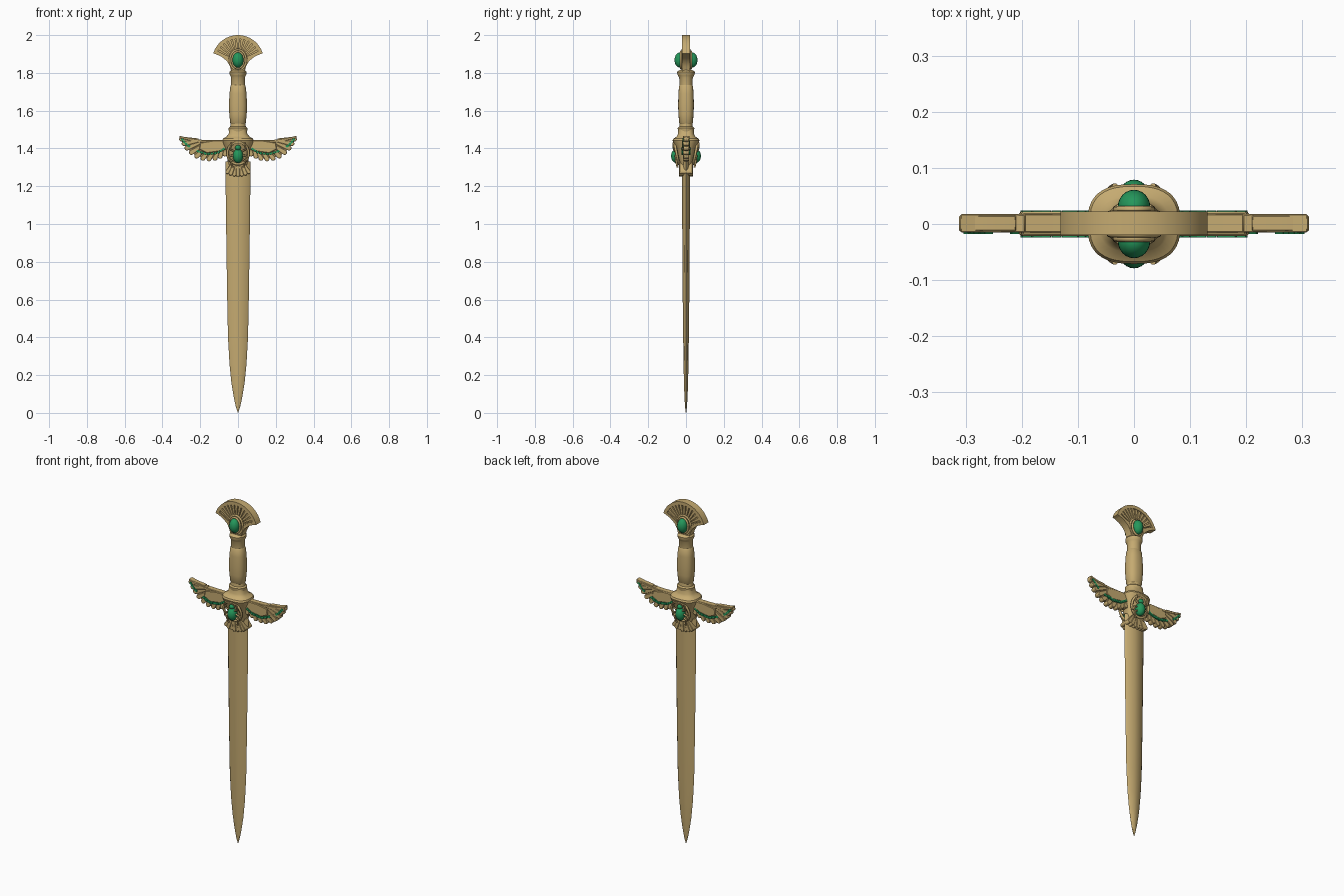
import bpy, bmesh, math
from mathutils import Vector

if "Cube" in bpy.data.objects:
    bpy.data.objects.remove(bpy.data.objects["Cube"])


def material(name, col):
    m = bpy.data.materials.new(name)
    m.diffuse_color = (*col, 1)
    m.use_nodes = True
    m.node_tree.nodes["Principled BSDF"].inputs["Base Color"].default_value = m.diffuse_color
    return m


GOLD = material("old_gold", (0.56, 0.405, 0.165))
GREEN = material("emerald_green", (0.018, 0.31, 0.105))


def finish(name, bm, mat, bevel=0.0):
    bmesh.ops.recalc_face_normals(bm, faces=bm.faces)
    me = bpy.data.meshes.new(name)
    bm.to_mesh(me)
    bm.free()
    ob = bpy.data.objects.new(name, me)
    bpy.context.collection.objects.link(ob)
    me.materials.append(mat)
    if bevel:
        md = ob.modifiers.new("bevel", 'BEVEL')
        md.width, md.segments, md.limit_method = bevel, 1, 'ANGLE'
    return ob


def plates(name, outlines, mat, mirror=False, bevel=0.0):
    """Outlines in x,z, each (points, y0, y1), extruded along y."""
    bm = bmesh.new()
    for pts, y0, y1 in outlines:
        for s in ((1, -1) if mirror else (1,)):
            a = [bm.verts.new((s * x, y0, z)) for x, z in pts]
            b = [bm.verts.new((s * x, y1, z)) for x, z in pts]
            bm.faces.new(a)
            bm.faces.new(b[::-1])
            for i in range(len(a)):
                j = (i + 1) % len(a)
                bm.faces.new((a[i], b[i], b[j], a[j]))
    return finish(name, bm, mat, bevel)


def loft(name, rows, mat, n=32, power=1.0):
    """Stacked superellipse rings, rows of (z, half x, half y)."""
    bm = bmesh.new()
    rings = []
    for z, rx, ry in rows:
        ring = []
        for i in range(n):
            c, s = math.cos(2 * math.pi * i / n), math.sin(2 * math.pi * i / n)
            ring.append(bm.verts.new((rx * math.copysign(abs(c) ** power, c),
                                      ry * math.copysign(abs(s) ** power, s), z)))
        rings.append(ring)
    for a, b in zip(rings, rings[1:]):
        for i in range(n):
            bm.faces.new((a[i], a[(i + 1) % n], b[(i + 1) % n], b[i]))
    bm.faces.new(rings[0])
    bm.faces.new(rings[-1])
    return finish(name, bm, mat)


def domes(name, y, z, size, mat):
    """Matching ellipsoids at front and back."""
    bm = bmesh.new()
    for sy in (1, -1):
        r = bmesh.ops.create_uvsphere(bm, u_segments=24, v_segments=14, radius=1)
        for v in r["verts"]:
            v.co = Vector((v.co.x * size[0], v.co.y * size[1] + sy * y, v.co.z * size[2] + z))
    return finish(name, bm, mat)


def tubes(name, paths, r, mat, closed=False):
    """Round wires through (x, y, z) points, repeated front/back and left/right."""
    cu = bpy.data.curves.new(name, 'CURVE')
    cu.dimensions, cu.bevel_depth, cu.bevel_resolution = '3D', r, 2
    cu.use_fill_caps = True
    for path in paths:
        for sx in ((1,) if closed else (1, -1)):
            for sy in (1, -1):
                sp = cu.splines.new('POLY')
                sp.points.add(len(path) - 1)
                for p, (x, y, z) in zip(sp.points, path):
                    p.co = (sx * x, sy * y, z, 1)
                sp.use_cyclic_u = closed
    ob = bpy.data.objects.new(name, cu)
    bpy.context.collection.objects.link(ob)
    cu.materials.append(mat)


def lerp(a, b, t):
    return a + (b - a) * t


def sample(pts, t):
    """Point at t in 0..1 along a short polyline."""
    f = t * (len(pts) - 1)
    i = min(int(f), len(pts) - 2)
    return Vector(pts[i]).lerp(Vector(pts[i + 1]), f - i)


def feather(root, tip, w0, w1):
    """Tapered outline with a rounded tip."""
    root, tip = Vector(root), Vector(tip)
    d = (tip - root).normalized()
    n = Vector((-d.y, d.x))
    pts = [root - n * w0]
    for k in range(7):
        a = -math.pi / 2 + math.pi * k / 6
        pts.append(tip - d * w1 + d * w1 * math.cos(a) + n * w1 * math.sin(a))
    return [tuple(p) for p in pts] + [tuple(root + n * w0)]


# blade: bevelled diamond section running to the point
bm = bmesh.new()
rings = []
for z, w, t in ((0.0, 0.001, 0.001), (0.03, 0.011, 0.005), (0.08, 0.022, 0.008),
                (0.16, 0.035, 0.011), (0.26, 0.045, 0.013), (0.4, 0.053, 0.015),
                (0.65, 0.058, 0.018), (1.0, 0.063, 0.020), (1.33, 0.067, 0.022)):
    sec = [(1, 0), (0.85, 0.5), (0.15, 1), (-0.15, 1), (-0.85, 0.5),
           (-1, 0), (-0.85, -0.5), (-0.15, -1), (0.15, -1), (0.85, -0.5)]
    rings.append([bm.verts.new((x * w, y * t, z)) for x, y in sec])
for a, b in zip(rings, rings[1:]):
    for i in range(10):
        bm.faces.new((a[i], a[(i + 1) % 10], b[(i + 1) % 10], b[i]))
bm.faces.new(rings[0])
bm.faces.new(rings[-1])
finish("blade", bm, GOLD)

# wings: backing plate, top bar, feathers, coverts and green inlay
tips = [(.312, 1.45), (.288, 1.402), (.242, 1.356), (.18, 1.332), (.12, 1.336), (.072, 1.358)]
roots = [(.21, 1.447), (.16, 1.435), (.11, 1.42), (.06, 1.41)]
band = [(.300, 1.452), (.27, 1.418), (.22, 1.388), (.165, 1.37), (.11, 1.376), (.07, 1.40)]
top = [(.04, 1.443), (.19, 1.445), (.25, 1.453), (.309, 1.467)]
plates("wing_backing", [(top + [(.295, 1.43), (.26, 1.39), (.22, 1.36), (.17, 1.35),
                                (.11, 1.352), (.04, 1.37)], -.009, .010)], GOLD, True)
plates("wing_top_bar", [(top + [(.309, 1.455), (.25, 1.44), (.19, 1.431), (.04, 1.43)],
                         -.015, .018)], GOLD, True, .002)
N = 10
plates("wing_feathers", [(feather(sample(roots, i / (N - 1)), sample(tips, i / (N - 1)),
                                  .006, .013), -.013 - .002 * (i % 2), .015 + .002 * (i % 2))
                         for i in range(N)], GOLD, True, .002)
plates("wing_coverts", [([(.04, 1.442), (.13, 1.442), (.2, 1.43), (.205, 1.395), (.165, 1.375),
                          (.11, 1.383), (.04, 1.40)], -.021, .022)], GOLD, True, .003)
inlay = []
for i in range(15):
    a, b = sample(band, (i + .06) / 15), sample(band, (i + .94) / 15)
    if .225 < a.x < .262:
        continue
    n = Vector((a.y - b.y, b.x - a.x)).normalized() * .006
    h = .0175 if a.x > .205 else .024
    inlay.append(([tuple(a - n), tuple(b - n), tuple(b + n), tuple(a + n)], -h, h))
plates("wing_inlay", inlay, GREEN, True)

# guard body with flared shoulders
loft("guard_core", [(1.30, .045, .026), (1.33, .054, .034), (1.37, .060, .044),
                    (1.40, .068, .052), (1.425, .079, .064), (1.442, .083, .071),
                    (1.452, .079, .067), (1.462, .062, .05), (1.475, .05, .043),
                    (1.50, .045, .04)], GOLD, 40, .75)
ring = [(.056 * math.cos(a), .05 + .012 * math.sin(a), 1.375 + .058 * math.sin(a))
        for a in [2 * math.pi * k / 32 for k in range(32)]]
tubes("guard_ring", [ring], .007, GOLD, True)

# scarab on both faces of the guard
domes("scarab_body", .05, 1.36, (.027, .029, .038), GREEN)
domes("scarab_head", .056, 1.404, (.015, .015, .014), GREEN)
tubes("scarab_legs", [[(.02, .058, 1.385), (.042, .064, 1.395), (.034, .068, 1.43)],
                      [(.024, .055, 1.365), (.045, .056, 1.36), (.05, .05, 1.34)],
                      [(.02, .053, 1.345), (.038, .053, 1.335), (.028, .045, 1.30)]], .005, GOLD)

# tail feathers below the scarab, front and back
tail = []
for i in range(7):
    a = math.radians(lerp(-30, 30, i / 6))
    f = feather((.3 * math.sin(a) * .12, 1.335),
                (.125 * math.sin(a), 1.372 - .122 * math.cos(a)), .007, .011)
    h = .034 + .003 * (i % 2)
    tail.append((f, -h, h))
plates("tail_feathers", tail, GOLD, False, .002)

# grip with rings at both ends and a swelling in the middle
loft("grip", [(1.47, .05, .042), (1.485, .046, .04), (1.495, .049, .043), (1.508, .05, .044),
              (1.515, .042, .036), (1.53, .039, .034), (1.60, .043, .036), (1.66, .043, .036),
              (1.72, .037, .033), (1.775, .037, .036), (1.785, .040, .042), (1.793, .044, .046),
              (1.806, .045, .047), (1.814, .038, .035)], GOLD)
loft("grip_swell", [(1.528, .037, .031), (1.535, .041, .036), (1.58, .046, .040),
                    (1.63, .048, .042), (1.69, .045, .040), (1.73, .040, .037),
                    (1.738, .035, .031)], GOLD, 32, .85)


# pommel fan
def arc(r, a0, a1, n):
    return [(r * math.cos(math.radians(lerp(a0, a1, k / n))),
             1.863 + r * math.sin(math.radians(lerp(a0, a1, k / n)))) for k in range(n + 1)]


flank = [(.088, 1.886), (.058, 1.862), (.043, 1.835), (.036, 1.81)]
fan = arc(.135, 18, 162, 24) + [(-x, z) for x, z in flank] + flank[::-1]
plates("pommel_fan", [(fan, -.008, .009)], GOLD)
plates("pommel_rim", [(arc(.137, 17, 163, 28) + arc(.118, 163, 17, 28), -.02, .022)], GOLD)
ribs = []
for i in range(13):
    a = math.radians(lerp(22, 158, i / 12))
    c, s = math.cos(a), math.sin(a)
    ribs.append(([(.035 * c + .003 * s, 1.863 + .035 * s - .003 * c),
                  (.122 * c + .008 * s, 1.863 + .122 * s - .008 * c),
                  (.122 * c - .008 * s, 1.863 + .122 * s + .008 * c),
                  (.035 * c - .003 * s, 1.863 + .035 * s + .003 * c)], -.017, .019))
plates("pommel_ribs", ribs, GOLD)
plates("pommel_flanks", [([(.130, 1.905)] + flank + [(.022, 1.81), (.03, 1.845), (.05, 1.878),
                                                    (.085, 1.9), (.122, 1.916)], -.02, .022)],
       GOLD, True)
plates("pommel_neck", [([(-.036, 1.805), (.036, 1.805), (.042, 1.85), (-.042, 1.85)],
                        -.022, .022)], GOLD, False, .004)

# pommel gem with its setting
loops = [[(rx * math.cos(a), y, 1.868 + rz * math.sin(a))
          for a in [2 * math.pi * k / 32 for k in range(32)]]
         for rx, rz, y in ((.032, .044, .026), (.043, .054, .018))]
tubes("gem_setting", loops, .006, GOLD, True)
domes("pommel_gem", .03, 1.868, (.029, .031, .041), GREEN)

# smooth shading with sharp edges kept
for ob in bpy.context.scene.objects:
    if ob.type == 'MESH':
        bpy.ops.object.select_all(action='DESELECT')
        ob.select_set(True)
        bpy.context.view_layer.objects.active = ob
        bpy.ops.object.shade_smooth_by_angle(angle=math.radians(35))
